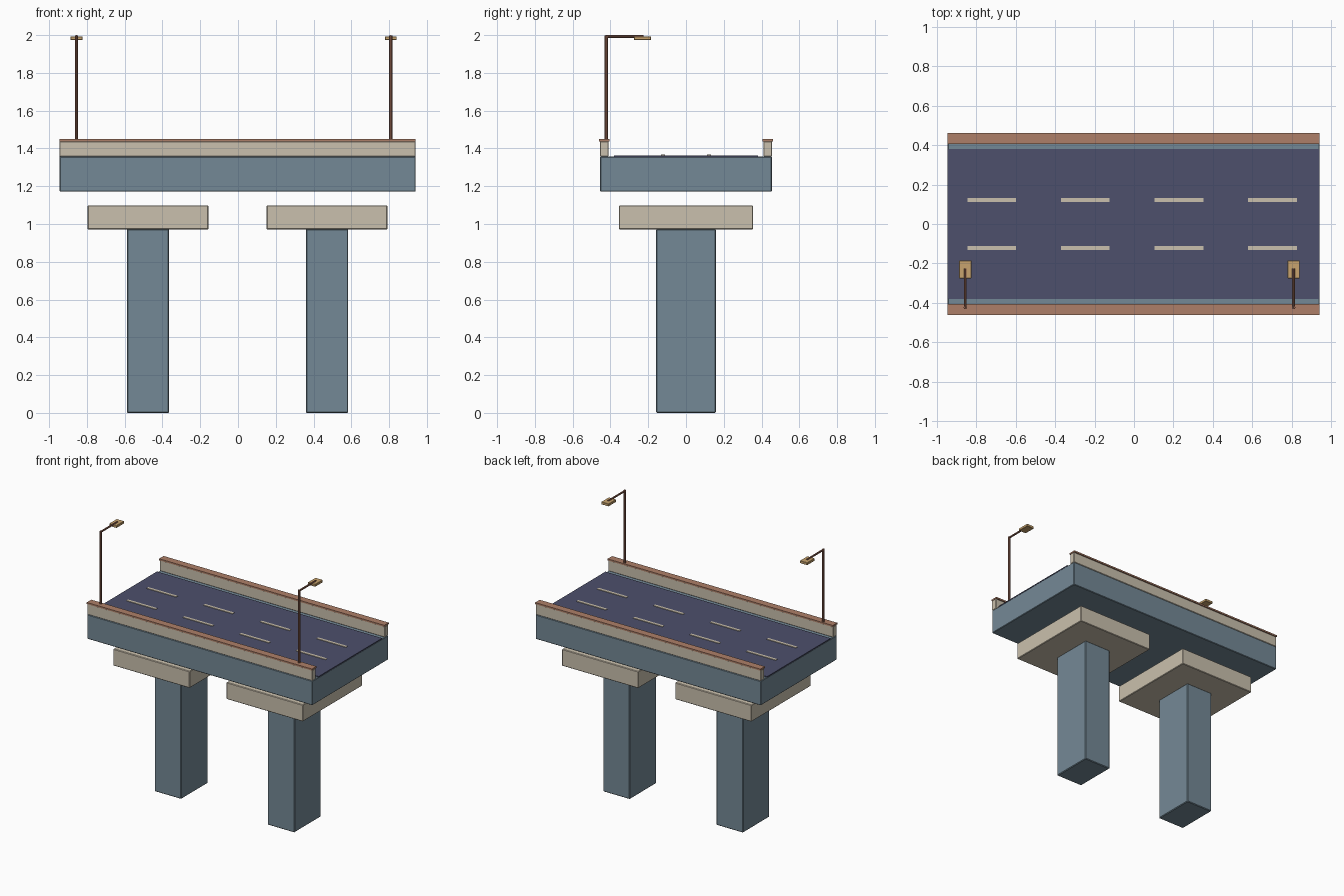
import bpy
import math

default_cube = bpy.data.objects.get("Cube")
if default_cube:
    bpy.data.objects.remove(default_cube, do_unlink=True)


def make_material(name, rgb):
    """Flat material from an sRGB colour in 0-255, stored as linear."""
    colour = [((c / 255 + 0.055) / 1.055) ** 2.4 for c in rgb] + [1.0]
    mat = bpy.data.materials.new(name)
    mat.use_nodes = True
    mat.diffuse_color = colour
    bsdf = mat.node_tree.nodes["Principled BSDF"]
    bsdf.inputs["Base Color"].default_value = colour
    bsdf.inputs["Roughness"].default_value = 0.8
    return mat


STEEL = make_material("slate blue", (116, 137, 150))
CONCRETE = make_material("pale concrete", (202, 192, 173))
ASPHALT = make_material("indigo asphalt", (77, 80, 108))
COPPER = make_material("copper", (174, 127, 104))
POLE = make_material("pole brown", (142, 96, 78))
AMBER = make_material("amber lamp", (200, 164, 110))


def box(name, x, y, z, mat, bevel=0.0):
    """Box spanning the given (low, high) ranges on each axis."""
    spans = (x, y, z)
    bpy.ops.mesh.primitive_cube_add(size=1, location=[(a + b) / 2 for a, b in spans])
    obj = bpy.context.object
    obj.name = name
    obj.scale = [b - a for a, b in spans]
    bpy.ops.object.transform_apply(location=False, rotation=False, scale=True)
    obj.data.materials.append(mat)
    if bevel:
        mod = obj.modifiers.new("edge_bevel", "BEVEL")
        mod.width = bevel
        mod.segments = 1
    return obj


def rod(name, centre, radius, length, mat, tilt=0.0):
    bpy.ops.mesh.primitive_cylinder_add(vertices=8, radius=radius, depth=length,
                                        location=centre, rotation=(tilt, 0, 0))
    obj = bpy.context.object
    obj.name = name
    obj.data.materials.append(mat)
    bpy.ops.object.shade_smooth_by_angle()


def around(centre, half):
    return (centre - half, centre + half)


LENGTH = (-0.945, 0.941)
DECK_TOP = 1.357
ROAD_TOP = 1.363
MID = -0.0025

# Deck and road surface
box("deck", LENGTH, (-0.455, 0.455), (1.172, DECK_TOP), STEEL, 0.004)
box("road", LENGTH, (-0.38, 0.38), (DECK_TOP - 0.002, ROAD_TOP), ASPHALT)

# Piers with wide caps
for side, label in ((-1, "right"), (1, "left")):
    cx = MID + side * 0.474
    box(f"{label}_pier", around(cx, 0.112), around(0, 0.159), (0, 0.973), STEEL, 0.005)
    box(f"{label}_pier_cap", around(cx, 0.32), around(0, 0.355), (0.971, 1.098), CONCRETE, 0.004)

# Parapets with overhanging rails
for side, label in ((-1, "front"), (1, "back")):
    box(f"{label}_parapet", LENGTH, around(side * 0.433, 0.022),
        (DECK_TOP, 1.438), CONCRETE, 0.003)
    box(f"{label}_rail", LENGTH, around(side * 0.433, 0.027), (1.438, 1.45), COPPER)

# Dashed lane markings
for row in (-1, 1):
    for i in range(4):
        cx = -0.72 + i * 0.474
        box("lane_dash", around(cx, 0.123), around(row * 0.122, 0.01),
            (ROAD_TOP - 0.001, ROAD_TOP + 0.004), CONCRETE)

# Street lamps along the front parapet
for cx, label in ((-0.855, "right"), (0.809, "left")):
    rod(f"{label}_lamp_post", (cx, -0.423, 1.679), 0.009, 0.64, POLE)
    rod(f"{label}_lamp_arm", (cx, -0.325, 1.993), 0.007, 0.2, POLE, math.pi / 2)
    box(f"{label}_lamp_head", around(cx, 0.031), around(-0.23, 0.045),
        (1.974, 1.993), AMBER, 0.002)
